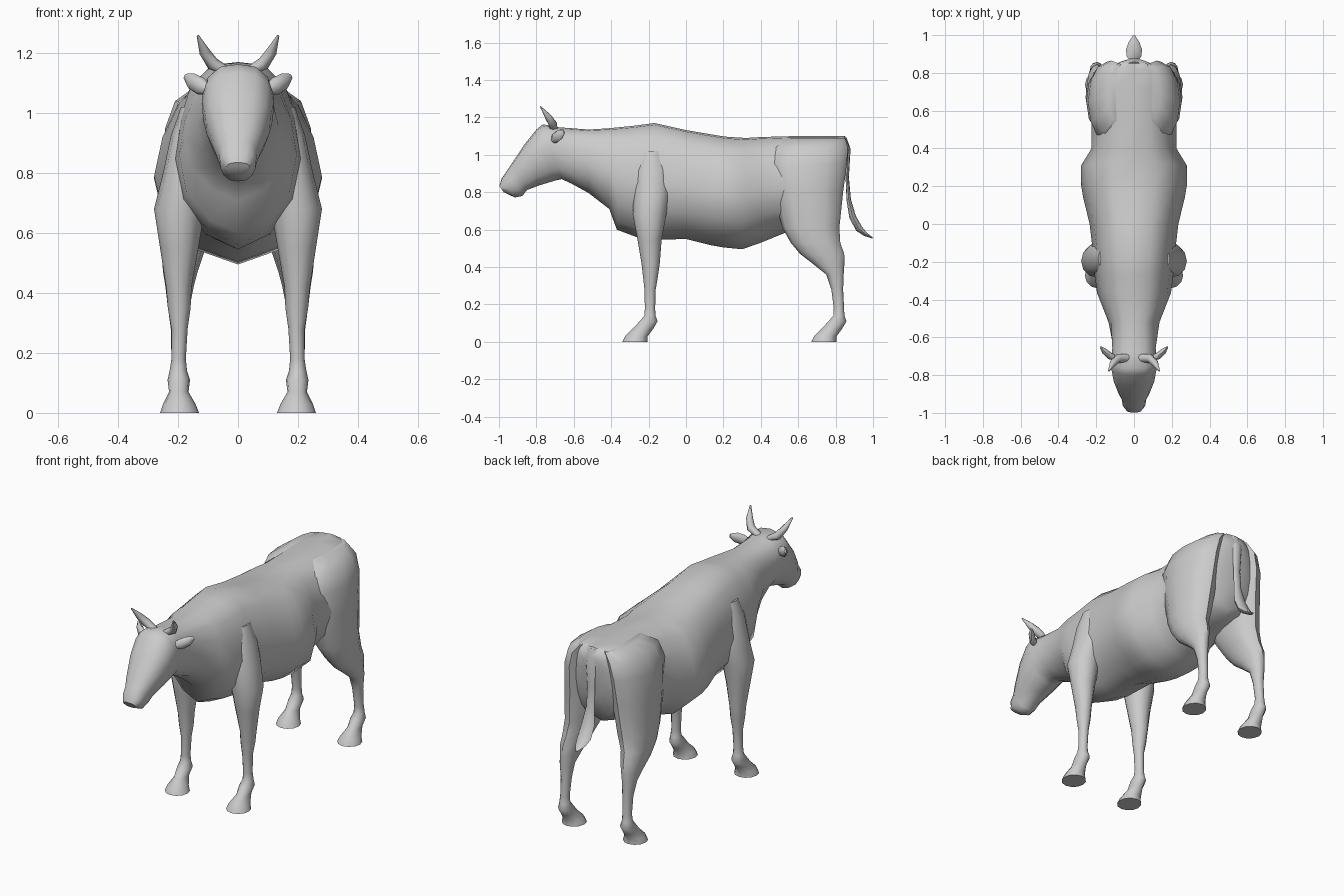
import bpy, bmesh, math
from mathutils import Vector


def loft(name, rings, mirror=False, angle=50):
    """Skin equal-sized closed rings, cap both ends, smooth and optionally mirror."""
    bm = bmesh.new()
    vs = [[bm.verts.new(p) for p in r] for r in rings]
    n = len(rings[0])
    for a, b in zip(vs, vs[1:]):
        for i in range(n):
            j = (i + 1) % n
            bm.faces.new((a[i], a[j], b[j], b[i]))
    bm.faces.new(vs[0])
    bm.faces.new(vs[-1])
    bmesh.ops.recalc_face_normals(bm, faces=bm.faces)
    me = bpy.data.meshes.new(name)
    bm.to_mesh(me)
    bm.free()
    ob = bpy.data.objects.new(name, me)
    bpy.context.collection.objects.link(ob)
    if mirror:
        ob.modifiers.new("mirror", 'MIRROR').use_bisect_axis[0] = False
    bpy.ops.object.select_all(action='DESELECT')
    ob.select_set(True)
    bpy.context.view_layer.objects.active = ob
    bpy.ops.object.shade_smooth_by_angle(angle=math.radians(angle))
    return ob


# Half cross-sections (width, height), top to bottom
BARREL = [(0, 1), (.4, .985), (.72, .88), (.9, .7), (1, .48), (.88, .25), (.48, .08), (0, 0)]
ROUND = [(0, 1), (.5, .97), (.85, .85), (1, .65), (.97, .42), (.8, .2), (.45, .04), (0, 0)]


def section(ty, tz, by, bz, w, shape):
    half = [(x * w, by + (ty - by) * h, bz + (tz - bz) * h) for x, h in shape]
    return half + [(-x, y, z) for x, y, z in half[-2:0:-1]]


# Head, neck and barrel: top y, top z, bottom y, bottom z, half width
head = [(-.998, .835, -.975, .80, .038), (-.985, .875, -.915, .772, .06),
        (-.96, .91, -.875, .78, .064), (-.93, .955, -.85, .812, .08),
        (-.86, 1.06, -.78, .838, .108), (-.80, 1.135, -.70, .862, .12),
        (-.765, 1.163, -.665, .87, .118), (-.68, 1.147, -.61, .845, .115)]
trunk = [(-.52, 1.135, -.52, .795, .135), (-.41, 1.142, -.41, .71, .178),
         (-.36, 1.147, -.37, .60, .196), (-.27, 1.156, -.27, .562, .208),
         (-.17, 1.17, -.17, .545, .215), (0, 1.132, 0, .55, .235),
         (.16, 1.105, .13, .517, .27), (.21, 1.097, .20, .505, .28),
         (.32, 1.09, .30, .495, .28), (.40, 1.095, .40, .53, .225),
         (.58, 1.10, .56, .595, .225), (.72, 1.10, .68, .62, .235),
         (.82, 1.10, .76, .64, .215), (.85, 1.10, .80, .67, .15),
         (.873, 1.05, .84, .80, .06)]
loft("body_and_head", [section(*r, ROUND) for r in head] + [section(*r, BARREL) for r in trunk])


def oval(z, y0, y1, x0, x1, n=12):
    return [((x0 + x1) / 2 + (x1 - x0) / 2 * math.cos(2 * math.pi * i / n),
             (y0 + y1) / 2 + (y1 - y0) / 2 * math.sin(2 * math.pi * i / n), z) for i in range(n)]


# Hoof and pastern, shared by front and hind legs: z, y0, y1, x0, x1
foot = [(0, -.34, -.205, .13, .26), (.03, -.325, -.205, .142, .25),
        (.07, -.285, -.175, .165, .23), (.11, -.248, -.152, .16, .235),
        (.14, -.222, -.163, .17, .228), (.18, -.22, -.165, .174, .222)]
front = [(.28, -.222, -.162, .168, .222), (.35, -.23, -.15, .158, .234),
         (.42, -.238, -.14, .155, .24), (.55, -.26, -.13, .132, .26),
         (.68, -.285, -.105, .11, .28), (.80, -.28, -.085, .10, .25),
         (.92, -.27, -.09, .10, .225), (1.02, -.24, -.12, .10, .19)]
hind = [(.28, .777, .84, .168, .224), (.36, .75, .843, .16, .235),
        (.42, .675, .847, .148, .242), (.47, .61, .846, .135, .25),
        (.53, .56, .825, .115, .255), (.61, .515, .82, .08, .256),
        (.80, .465, .84, .05, .253), (.95, .435, .86, .04, .243),
        (1.04, .46, .865, .03, .21), (1.09, .54, .85, .02, .14)]
loft("front_legs", [oval(*r) for r in foot + front], True)
loft("hind_legs", [oval(z, a + 1.01, b + 1.01, c, d) for z, a, b, c, d in foot]
     + [oval(*r) for r in hind], True)


def tube(name, path, side, mirror=False, n=8):
    """Sweep an oval along points (x, y, z, radius along side, other radius)."""
    pts = [Vector(p[:3]) for p in path]
    rings = []
    for i, p in enumerate(path):
        t = (pts[min(i + 1, len(pts) - 1)] - pts[max(i - 1, 0)]).normalized()
        u = Vector(side)
        u = (u - t * u.dot(t)).normalized()
        v = t.cross(u)
        rings.append([pts[i] + u * p[3] * math.cos(2 * math.pi * k / n)
                      + v * p[4] * math.sin(2 * math.pi * k / n) for k in range(n)])
    return loft(name, rings, mirror, 60)


# Horns, ears and tail
tube("horns", [(.03, -.71, 1.135, .022, .015), (.085, -.712, 1.165, .024, .022),
               (.112, -.738, 1.205, .018, .018), (.134, -.778, 1.258, .003, .004)],
     (0, 1, 0), True)
tube("ears", [(.085, -.715, 1.075, .012, .012), (.125, -.70, 1.09, .03, .018),
              (.155, -.675, 1.107, .028, .016), (.176, -.652, 1.122, .01, .006)],
     (0, 0, 1), True)
tube("tail", [(0, .84, 1.085, .04, .02), (0, .866, 1.03, .032, .014),
              (0, .862, .88, .024, .009), (0, .87, .76, .026, .012),
              (0, .89, .67, .04, .018), (0, .925, .605, .042, .019),
              (0, .96, .575, .03, .011), (0, .998, .555, .006, .003)], (1, 0, 0))
